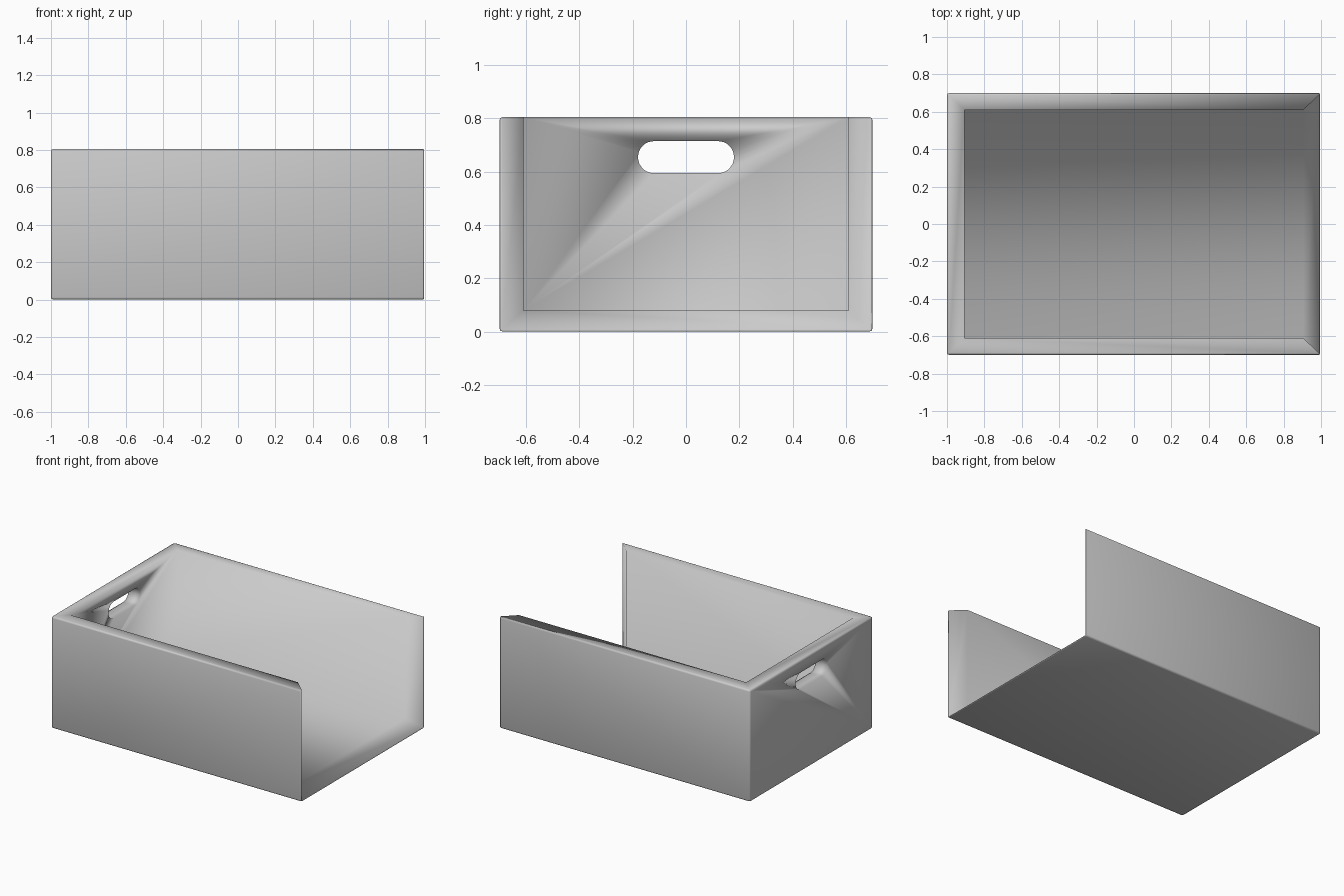
import bpy, bmesh

if "Cube" in bpy.data.objects:
    bpy.data.objects.remove(bpy.data.objects["Cube"])

grey = bpy.data.materials.new("plain grey")
grey.use_nodes = True
colour = (0.6, 0.6, 0.6, 1)
grey.diffuse_color = colour
grey.node_tree.nodes["Principled BSDF"].inputs["Base Color"].default_value = colour


def shell(bm, xs, ys, zs):
    """Eight corners, keyed by which end of x, y and z they lie on."""
    return {(i, j, k): bm.verts.new((xs[i], ys[j], zs[k]))
            for i in (0, 1) for j in (0, 1) for k in (0, 1)}


# Box body: open at the top and at the +x end, with mitred wall ends
HEIGHT = 0.805
bm = bmesh.new()
outer = shell(bm, (-1, 1), (-0.7, 0.7), (0, HEIGHT))
inner = shell(bm, (-0.907, 0.905), (-0.61, 0.61), (0.08, HEIGHT))

walls = [
    [(0, 0, 0), (0, 1, 0), (0, 1, 1), (0, 0, 1)],   # closed end
    [(0, 0, 0), (1, 0, 0), (1, 0, 1), (0, 0, 1)],   # front
    [(0, 1, 0), (1, 1, 0), (1, 1, 1), (0, 1, 1)],   # back
    [(0, 0, 0), (1, 0, 0), (1, 1, 0), (0, 1, 0)],   # floor
]
for corners in walls:
    for side in (outer, inner):
        bm.faces.new([side[c] for c in corners])

# Rim joining the outer and inner skins
rim = [(1, 0, 0), (1, 0, 1), (0, 0, 1), (0, 1, 1), (1, 1, 1), (1, 1, 0)]
for a, b in zip(rim, rim[1:] + rim[:1]):
    bm.faces.new([outer[a], outer[b], inner[b], inner[a]])
bmesh.ops.recalc_face_normals(bm, faces=bm.faces)

# Soften the outside edges
outside = set(outer.values())
edges = [e for e in bm.edges if set(e.verts) <= outside]
bmesh.ops.bevel(bm, geom=edges, offset=0.012, segments=2, profile=0.5,
                affect='EDGES', clamp_overlap=True)

mesh = bpy.data.meshes.new("box_body")
bm.to_mesh(mesh)
bm.free()
body = bpy.data.objects.new("box_body", mesh)
bpy.context.collection.objects.link(body)
mesh.materials.append(grey)

# Rounded hand slot through the closed end
bpy.ops.mesh.primitive_cube_add(size=1, location=(-0.95, 0, 0.655))
cutter = bpy.context.object
cutter.name = "hand_slot_cutter"
cutter.scale = (0.4, 0.36, 0.12)
bpy.ops.object.transform_apply(location=False, rotation=False, scale=True)
bm = bmesh.new()
bm.from_mesh(cutter.data)
along = [e for e in bm.edges
         if abs(e.verts[0].co.x - e.verts[1].co.x) > 0.1]
bmesh.ops.bevel(bm, geom=along, offset=0.0595, segments=8, profile=0.5,
                affect='EDGES')
bm.to_mesh(cutter.data)
bm.free()
cutter.data.materials.append(grey)
cutter.hide_render = True
cutter.hide_set(True)

slot = body.modifiers.new("hand_slot", 'BOOLEAN')
slot.operation = 'DIFFERENCE'
slot.solver = 'EXACT'
slot.object = cutter
bpy.ops.object.select_all(action='DESELECT')
bpy.context.view_layer.objects.active = body
body.select_set(True)
bpy.ops.object.modifier_apply(modifier=slot.name)
bpy.data.objects.remove(cutter)

# Smooth shading over the whole body
bpy.ops.object.shade_smooth()
